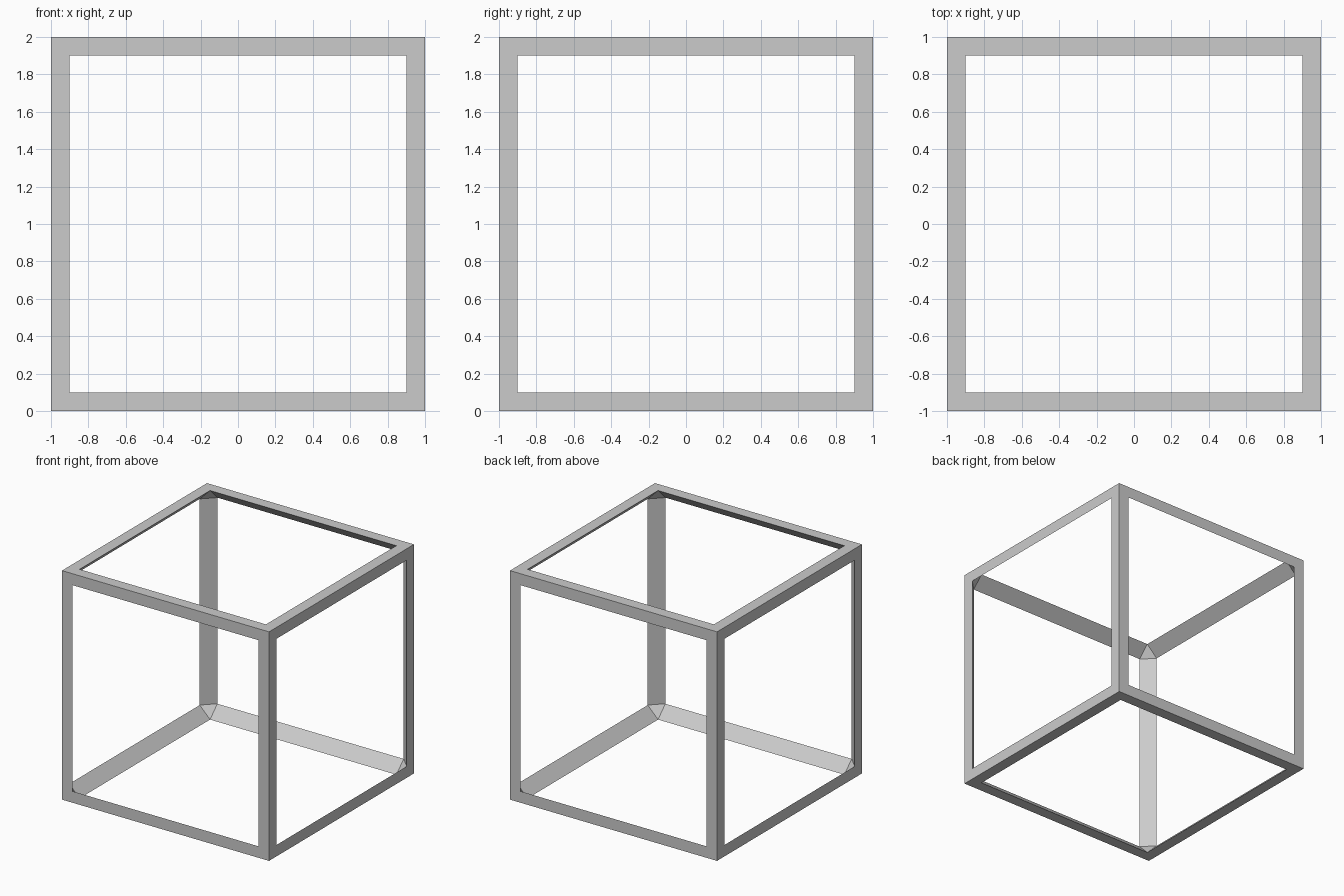
import bpy, bmesh
from mathutils import Matrix

if "Cube" in bpy.data.objects:
    bpy.data.objects.remove(bpy.data.objects["Cube"])

BAR = 0.1                      # width of each bar on the cube's faces
AT = Matrix.Translation((0, 0, 1))

bm = bmesh.new()

# Outer skin: a cube with an opening inset in every side
bmesh.ops.create_cube(bm, size=2, matrix=AT)
bmesh.ops.inset_individual(bm, faces=bm.faces[:], thickness=BAR, use_even_offset=True)

# Inner skin: a chamfered cube gives the slanted bar backs and corner triangles
inner = bmesh.ops.create_cube(bm, size=2, matrix=AT)
edges = list({e for v in inner["verts"] for e in v.link_edges})
bmesh.ops.bevel(bm, geom=edges, offset=BAR, offset_type='OFFSET',
                segments=1, profile=0.5, affect='EDGES')

# Open the sides of both skins, then join them along the openings
panels = [f for f in bm.faces if f.calc_area() > 1]
bmesh.ops.delete(bm, geom=panels, context='FACES')
bmesh.ops.remove_doubles(bm, verts=bm.verts[:], dist=0.001)
bmesh.ops.recalc_face_normals(bm, faces=bm.faces[:])

mesh = bpy.data.meshes.new("cube_frame")
bm.to_mesh(mesh)
bm.free()
frame = bpy.data.objects.new("cube_frame", mesh)
bpy.context.collection.objects.link(frame)
